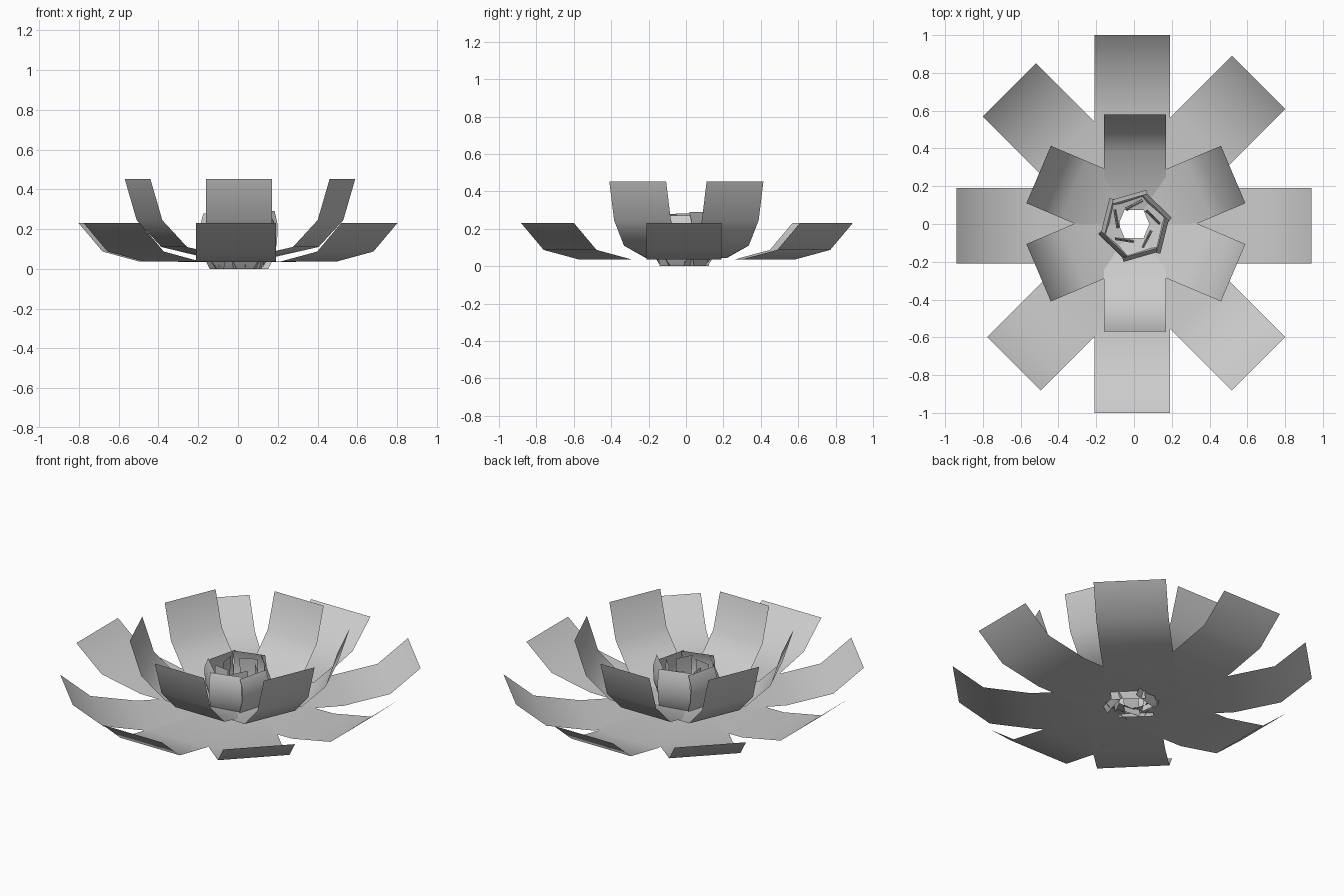
import bpy
from math import cos, sin, radians

if "Cube" in bpy.data.objects:
    bpy.data.objects.remove(bpy.data.objects["Cube"])


def petal(name, tip, angle, width, profile, skew=0.0):
    """Single-sheet strip. profile = (distance back from tip, height) pairs."""
    a = radians(angle)
    verts, faces = [], []
    for d, z in profile:
        cx, cy = tip[0] - d * cos(a), tip[1] - d * sin(a)
        for s in (-0.5, 0.5):
            b = a + skew * s
            verts.append((cx - sin(b) * width * s, cy + cos(b) * width * s, z))
    for i in range(len(profile) - 1):
        k = 2 * i
        faces.append((k, k + 1, k + 3, k + 2))
    mesh = bpy.data.meshes.new(name)
    mesh.from_pydata(verts, [], faces)
    mesh.shade_smooth()
    ob = bpy.data.objects.new(name, mesh)
    bpy.context.collection.objects.link(ob)
    return ob


# outer ring: eight wide, low petals
outer_tips = [(0.94, -0.01, 0), (0.66, 0.75, 45), (-0.01, 1.0, 90),
              (-0.66, 0.71, 135), (-0.94, -0.01, 180),
              (-0.635, -0.74, 225), (-0.01, -1.0, 270), (0.66, -0.74, 315)]
for i, (x, y, ang) in enumerate(outer_tips):
    reach = abs(x * cos(radians(ang)) + y * sin(radians(ang)))
    petal(f"outer_petal_{i + 1}", (x, y), ang, 0.4,
          [(0, 0.23), (0.17, 0.087), (0.43, 0.037), (reach - 0.12, 0.035)])

# inner ring: six taller, upright petals
inner_tips = [(0.525, 0.262, 23), (0.005, 0.58, 90), (-0.505, 0.262, 157),
              (-0.505, -0.258, 203), (0.005, -0.57, 270), (0.525, -0.258, 337)]
for i, (x, y, ang) in enumerate(inner_tips):
    reach = abs(x * cos(radians(ang)) + y * sin(radians(ang)))
    petal(f"inner_petal_{i + 1}", (x, y), ang, 0.33,
          [(0, 0.452), (0.065, 0.245), (0.2, 0.11), (reach - 0.075, 0.045)])

# closed bud: six overlapping pinwheel petals with incurved tips
for i in range(6):
    ang = 40 + 60 * i
    a = radians(ang)
    petal(f"bud_petal_{i + 1}", (0.145 * cos(a) + 0.005, 0.145 * sin(a) - 0.01),
          ang + 6, 0.19,
          [(0, 0.29 - 0.004 * i), (-0.022, 0.22), (-0.017, 0.13), (0.005, 0.06), (0.045, 0.0)])

# bud heart: upright sheets inside the bud
for i in range(5):
    ang = 20 + 72 * i
    a = radians(ang)
    petal(f"bud_heart_{i + 1}", (0.1 * cos(a) + 0.005, 0.1 * sin(a)), ang + 25, 0.1,
          [(0, 0.27), (-0.01, 0.14), (0.01, 0.01)])
